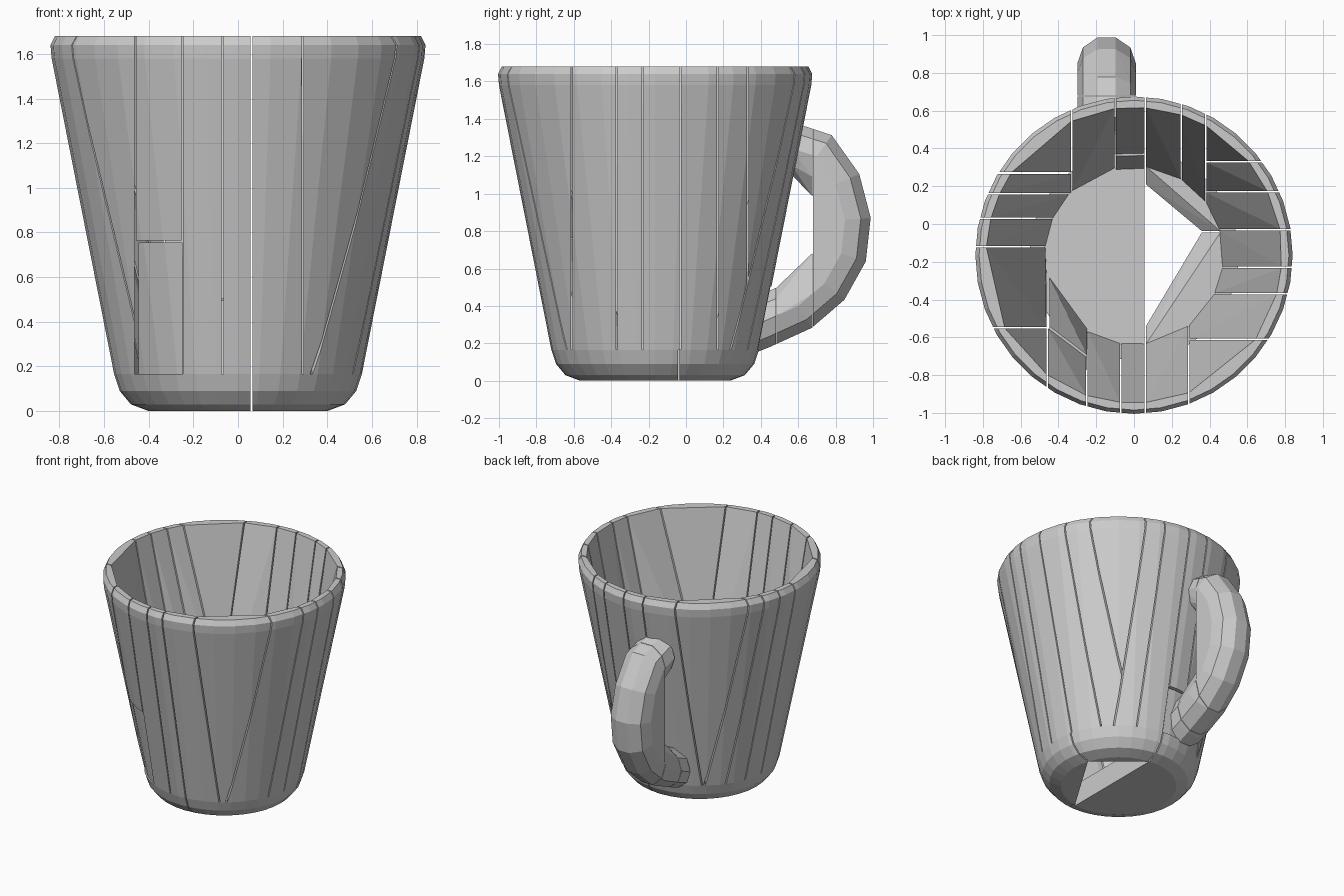
import bpy, bmesh, math
from mathutils import Vector

if "Cube" in bpy.data.objects:
    bpy.data.objects.remove(bpy.data.objects["Cube"], do_unlink=True)

BIG = 9.0
GAP = 0.004
CENTRE_Y = -0.165
FLOOR = 0.165

clay = bpy.data.materials.new("light_grey")
clay.use_nodes = True
GREY = (0.6, 0.6, 0.6, 1)
clay.diffuse_color = GREY
clay.node_tree.nodes["Principled BSDF"].inputs["Base Color"].default_value = GREY


def loft(rings, closed):
    """Skin a list of equal-sized point rings."""
    bm = bmesh.new()
    loops = [[bm.verts.new(p) for p in ring] for ring in rings]
    pairs = list(zip(loops, loops[1:]))
    if closed:
        pairs.append((loops[-1], loops[0]))
    for a, b in pairs:
        for i in range(len(a)):
            j = (i + 1) % len(a)
            bm.faces.new((a[i], a[j], b[j], b[i]))
    if not closed:
        bm.faces.new(loops[0])
        bm.faces.new(loops[-1])
    return bm


def chunk(name, source, x=(-BIG, BIG), y=(-BIG, BIG), z=(-BIG, BIG), inset=1.0):
    """Clip a shape to a box and keep the convex block that wraps the rest."""
    bm = source.copy()
    for axis, (low, high) in enumerate((x, y, z)):
        for limit, side in ((low, -1), (high, 1)):
            normal = Vector((0, 0, 0))
            normal[axis] = side
            point = Vector((0, 0, 0))
            point[axis] = limit - side * GAP
            bmesh.ops.bisect_plane(bm, geom=bm.verts[:] + bm.edges[:] + bm.faces[:],
                                   plane_co=point, plane_no=normal, clear_outer=True)
    points = [v.co.copy() for v in bm.verts]
    bm.free()
    if len(points) < 4:
        return
    hull = bmesh.new()
    for p in points:
        hull.verts.new((p.x * inset, CENTRE_Y + (p.y - CENTRE_Y) * inset, p.z))
    bmesh.ops.remove_doubles(hull, verts=hull.verts[:], dist=0.001)
    result = bmesh.ops.convex_hull(hull, input=hull.verts[:])
    spare = {g for g in result["geom_interior"] + result["geom_unused"]
             if isinstance(g, bmesh.types.BMVert)}
    bmesh.ops.delete(hull, geom=list(spare), context='VERTS')
    bmesh.ops.dissolve_limit(hull, angle_limit=math.radians(1),
                             verts=hull.verts[:], edges=hull.edges[:])
    bmesh.ops.recalc_face_normals(hull, faces=hull.faces[:])
    mesh = bpy.data.meshes.new(name)
    hull.to_mesh(mesh)
    hull.free()
    mesh.materials.append(clay)
    bpy.context.collection.objects.link(bpy.data.objects.new(name, mesh))


# Cup shell: closed wall profile turned around the axis
profile = [(0.40, 0), (0.48, 0.03), (0.53, 0.09), (0.555, FLOOR), (0.70, 0.9),
           (0.835, 1.58), (0.84, 1.64), (0.82, 1.68), (0.785, 1.68),
           (0.77, 1.6), (0.475, FLOOR), (0.38, 0.1)]
SIDES = 36
shell = loft([[(r * math.cos(i * math.tau / SIDES),
                CENTRE_Y + r * math.sin(i * math.tau / SIDES), z)
               for i in range(SIDES)] for r, z in profile], True)

# Base slab
base = (-BIG, FLOOR + 0.005)
chunk("base_right", shell, x=(-BIG, 0.06), z=base)
chunk("base_left_front", shell, x=(0.06, BIG), y=(-BIG, -0.04), z=base)
chunk("base_left_back", shell, x=(0.06, BIG), y=(-0.04, BIG), z=base)

# Wall staves, separated by straight cuts
wall = (FLOOR - 0.005, BIG)


def staves(name, axis, cuts, across):
    other = "y" if axis == "x" else "x"
    for i, span in enumerate(zip(cuts, cuts[1:])):
        chunk(f"{name}_{i + 1}", shell, z=wall, **{axis: span, other: across})


staves("front_stave", "x", (-0.25, -0.07, 0.06, 0.29), (-BIG, -0.3))
staves("right_wide_stave", "y", (-0.55, -0.12), (-BIG, -0.46))
staves("right_stave", "y", (-0.12, 0.03, 0.16, 0.27), (-BIG, -0.33))
staves("left_front_stave", "y", (-0.61, -0.37, -0.23, -0.03), (0.29, BIG))
staves("left_back_stave", "y", (-0.03, 0.17, 0.33), (0.38, BIG))
staves("back_stave", "x", (0.06, 0.25, 0.38), (0, BIG))
staves("back_handle_stave", "x", (-0.33, -0.1), (0, BIG))

# Staves with a stepped lower part
for name, x, y, step in (("front_step", (-0.46, -0.25), (-BIG, -0.2), 0.76),
                         ("back_step", (-0.1, 0.06), (0, BIG), 0.5)):
    chunk(name + "_upper", shell, x, y, (step, BIG))
    chunk(name + "_lower", shell, x, y, (wall[0], step), inset=0.98)

# Tapering corner wedges
chunk("front_right_wedge", shell, (-BIG, -0.46), (-BIG, -0.55), wall)
chunk("front_left_wedge", shell, (0.29, BIG), (-BIG, -0.61), wall)
chunk("back_left_wedge", shell, (0.38, BIG), (0.33, BIG), wall)
chunk("back_right_wedge", shell, (-BIG, -0.33), (0.27, BIG), wall)

# Handle: a round tube along a bent path, split into blocks
path = [Vector((0, y, z)) for y, z in
        ((0.50, 1.26), (0.70, 1.20), (0.80, 1.05), (0.85, 0.86), (0.83, 0.68),
         (0.74, 0.52), (0.60, 0.40), (0.40, 0.31), (0.30, 0.27))]
rings = []
for i, p in enumerate(path):
    along = (path[min(i + 1, len(path) - 1)] - path[max(i - 1, 0)]).normalized()
    out = Vector((0, -along.z, along.y))
    rings.append([p + Vector((-0.145 + 0.155 * math.cos(a), 0, 0)) + out * 0.145 * math.sin(a)
                  for a in (k * math.tau / 10 for k in range(10))])
tube = loft(rings, False)
chunk("handle_grip", tube, y=(0.675, BIG))
chunk("handle_top_joint", tube, y=(0.56, 0.68), z=(0.9, BIG))
chunk("handle_lower_arm", tube, y=(0.48, 0.68), z=(-BIG, 0.8))
chunk("handle_bottom_joint", tube, y=(0.37, 0.485), z=(-BIG, 0.8))
shell.free()
tube.free()
